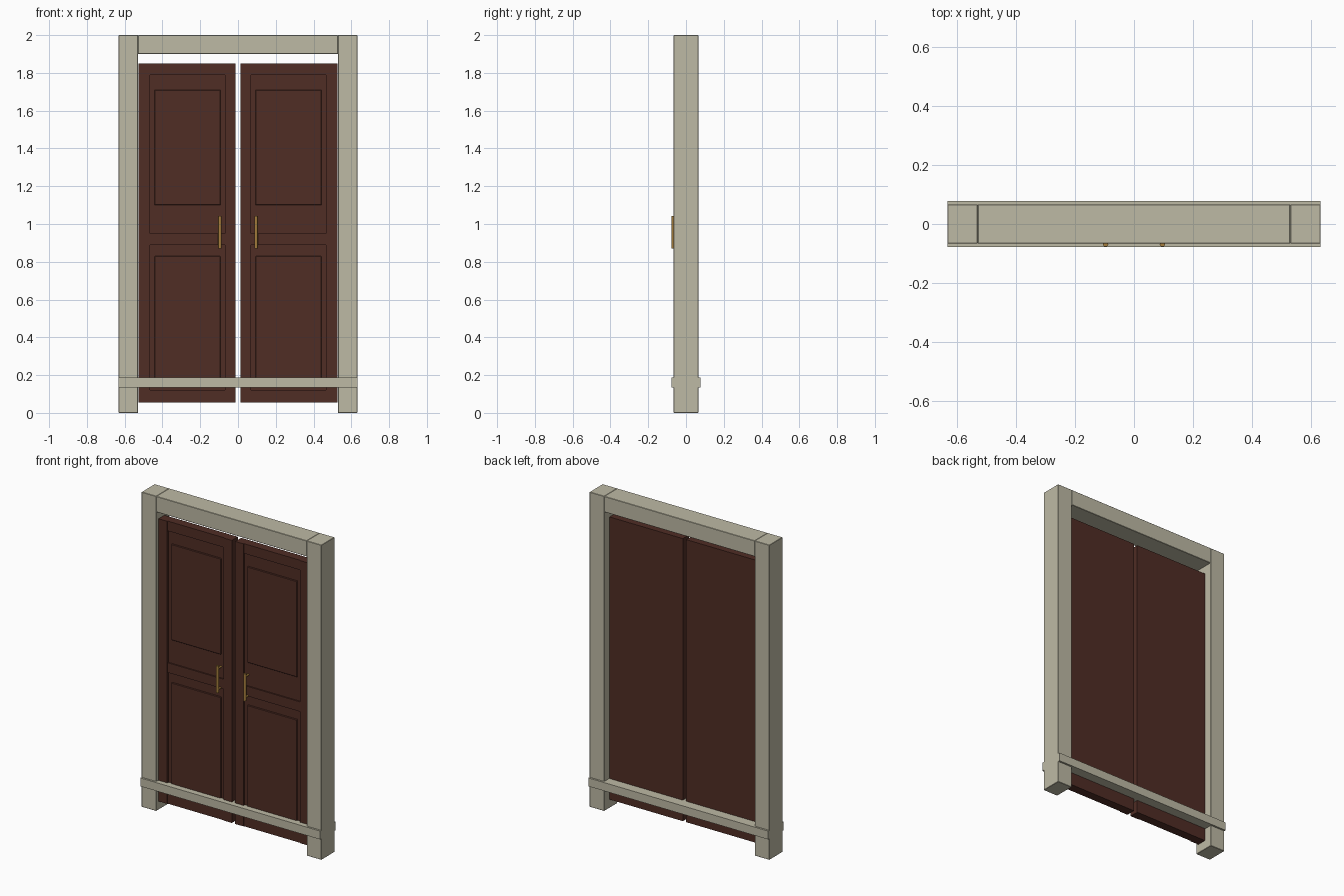
import bpy, bmesh, math
from mathutils import Matrix

if "Cube" in bpy.data.objects:
    bpy.data.objects.remove(bpy.data.objects["Cube"])


def material(name, rgb):
    m = bpy.data.materials.new(name)
    m.diffuse_color = (*rgb, 1)
    m.use_nodes = True
    m.node_tree.nodes["Principled BSDF"].inputs["Base Color"].default_value = m.diffuse_color
    return m


STONE = material("pale_stone", (0.515, 0.491, 0.376))
WOOD = material("dark_red_wood", (0.080, 0.026, 0.018))
BRASS = material("aged_brass", (0.376, 0.205, 0.045))


def finish(name, bm, mat):
    mesh = bpy.data.meshes.new(name)
    bm.to_mesh(mesh)
    bm.free()
    mesh.materials.append(mat)
    obj = bpy.data.objects.new(name, mesh)
    bpy.context.collection.objects.link(obj)
    return obj


def box(name, x, y, z, mat, bevel=0.0):
    """Box from (min, max) ranges with an optional small chamfer."""
    x = sorted(x)
    bm = bmesh.new()
    bmesh.ops.create_cube(bm, size=1)
    for v in bm.verts:
        v.co = [r[0] + (c + 0.5) * (r[1] - r[0]) for c, r in zip(v.co, (x, y, z))]
    obj = finish(name, bm, mat)
    if bevel:
        mod = obj.modifiers.new("edge_chamfer", 'BEVEL')
        mod.width = bevel
        mod.segments = 1
    return obj


def rod(name, start, length, radius, mat, axis):
    """Cylinder along z or y, beginning at start."""
    bm = bmesh.new()
    bmesh.ops.create_cone(bm, cap_ends=True, segments=12, radius1=radius,
                          radius2=radius, depth=length)
    for v in bm.verts:
        v.co.z += length / 2
    if axis == 'y':
        bm.transform(Matrix.Rotation(-math.pi / 2, 4, 'X'))
    bm.transform(Matrix.Translation(start))
    for f in bm.faces:
        f.smooth = len(f.verts) == 4
    return finish(name, bm, mat)


# Frame: lintel across the top and a crossbar near the floor
box("lintel", (-0.529, 0.529), (-0.066, 0.066), (1.90, 2.0), STONE, 0.002)
box("crossbar", (-0.632, 0.632), (-0.078, 0.078), (0.135, 0.188), STONE)

for side, s in (("left", -1), ("right", 1)):
    def part(name, x, y, z, mat=WOOD, bevel=0.0):
        return box(f"{side}_{name}", (s * x[0], s * x[1]), y, z, mat, bevel)

    # Frame post
    part("post", (0.529, 0.632), (-0.066, 0.066), (0, 2.0), STONE, 0.002)

    # Door leaf: backing slab and raised stiles
    part("door_slab", (0.012, 0.527), (-0.033, 0.015), (0.055, 1.85))
    part("meeting_stile", (0.012, 0.070), (-0.045, -0.03), (0.055, 1.85))
    part("hinge_stile", (0.466, 0.527), (-0.045, -0.03), (0.055, 1.85))

    # Rails between the stiles
    for name, z in (("bottom_rail", (0.055, 0.122)),
                    ("middle_rail", (0.888, 0.950)),
                    ("top_rail", (1.788, 1.85))):
        part(name, (0.070, 0.466), (-0.041, -0.03), z)

    # Raised panels with chamfered rims
    for name, z in (("lower_panel", (0.18, 0.83)), ("upper_panel", (1.10, 1.71))):
        part(name, (0.092, 0.443), (-0.040, -0.03), z, WOOD, 0.003)

    # Pull handle on two short mounts
    x = s * 0.096
    rod(f"{side}_handle", (x, -0.068, 0.87), 0.172, 0.009, BRASS, 'z')
    for label, z in (("lower", 0.89), ("upper", 1.022)):
        rod(f"{side}_{label}_handle_mount", (x, -0.068, z), 0.036, 0.006, BRASS, 'y')
